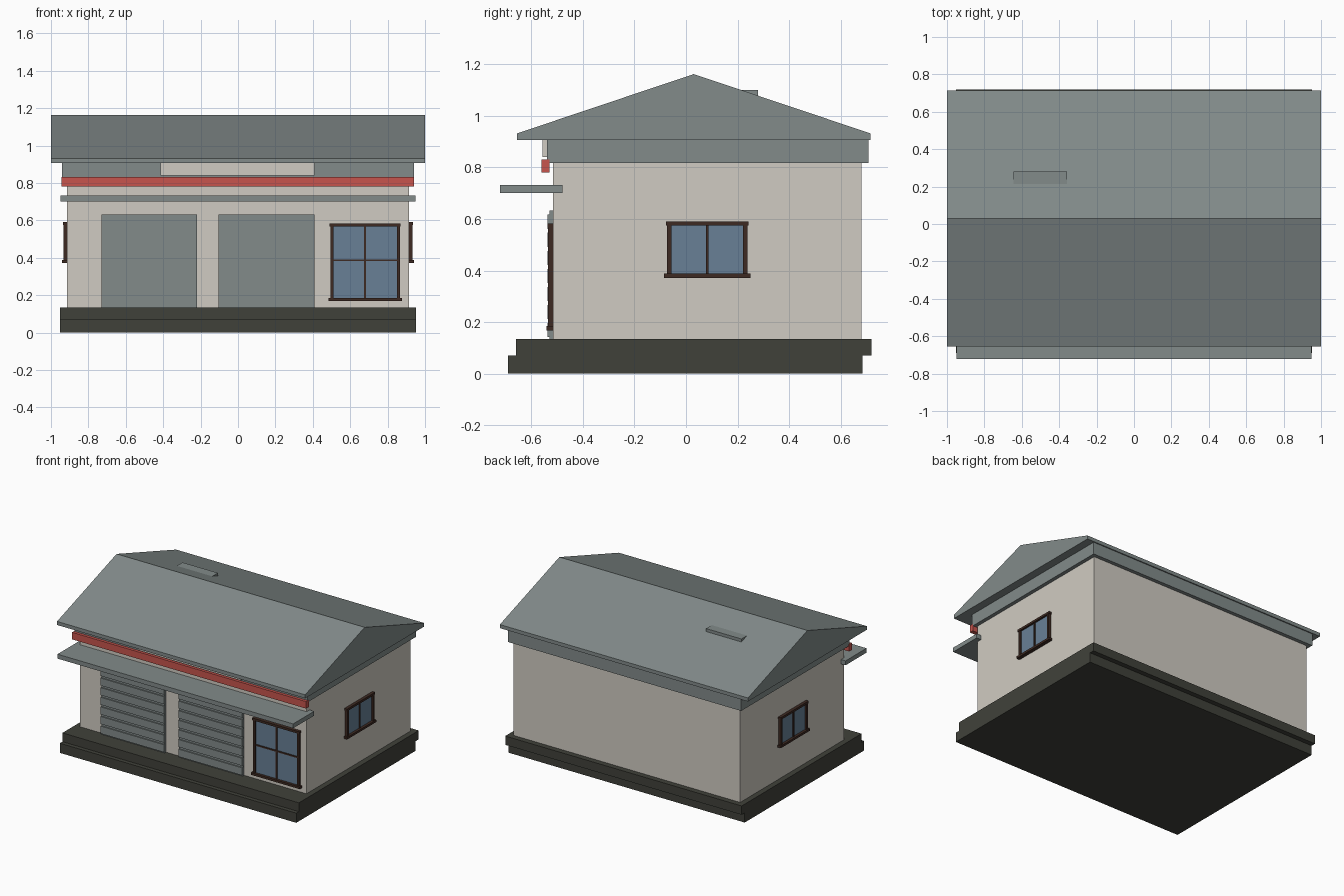
import bpy
import bmesh

old = bpy.data.objects.get("Cube")
if old:
    bpy.data.objects.remove(old, do_unlink=True)


def material(name, r, g, b):
    m = bpy.data.materials.new(name)
    m.use_nodes = True
    m.diffuse_color = (r, g, b, 1)
    m.node_tree.nodes["Principled BSDF"].inputs["Base Color"].default_value = (r, g, b, 1)
    return m


CREAM = material("cream_plaster", 0.63, 0.60, 0.54)
GRAY = material("gray_metal", 0.223, 0.258, 0.254)
RED = material("red_trim", 0.57, 0.09, 0.075)
STONE = material("dark_stone", 0.051, 0.053, 0.042)
GLASS = material("blue_glass", 0.138, 0.216, 0.305)
WOOD = material("brown_wood", 0.048, 0.023, 0.016)


def finish(name, bm, mat):
    bmesh.ops.recalc_face_normals(bm, faces=bm.faces)
    mesh = bpy.data.meshes.new(name)
    bm.to_mesh(mesh)
    bm.free()
    mesh.materials.append(mat)
    ob = bpy.data.objects.new(name, mesh)
    bpy.context.collection.objects.link(ob)
    return ob


def add_box(bm, x, y, z):
    """Add a box spanning the three (low, high) ranges."""
    verts = bmesh.ops.create_cube(bm, size=1)["verts"]
    for v in verts:
        for i, (lo, hi) in enumerate((x, y, z)):
            v.co[i] = (lo + hi) / 2 + v.co[i] * (hi - lo)


def box(name, mat, x, y, z):
    bm = bmesh.new()
    add_box(bm, x, y, z)
    return finish(name, bm, mat)


def extrude_profile(name, mat, points, half):
    """Extrude a (y, z) outline along x."""
    bm = bmesh.new()
    face = bm.faces.new([bm.verts.new((-half, y, z)) for y, z in points])
    new = bmesh.ops.extrude_face_region(bm, geom=[face])["geom"]
    bmesh.ops.translate(bm, vec=(2 * half, 0, 0),
                        verts=[v for v in new if isinstance(v, bmesh.types.BMVert)])
    return finish(name, bm, mat)


# Plinth in two offset steps
box("lower_plinth", STONE, (-0.953, 0.953), (-0.69, 0.685), (0, 0.07))
box("upper_plinth", STONE, (-0.953, 0.953), (-0.66, 0.72), (0.07, 0.134))

# Walls and the band under the eaves
box("walls", CREAM, (-0.913, 0.913), (-0.515, 0.68), (0.134, 0.83))
box("eaves_band", GRAY, (-0.94, 0.94), (-0.54, 0.707), (0.818, 0.906))
box("front_panel", CREAM, (-0.415, 0.41), (-0.556, -0.54), (0.84, 0.906))
box("red_strip", RED, (-0.945, 0.942), (-0.561, -0.53), (0.78, 0.831))
box("canopy", GRAY, (-0.95, 0.95), (-0.722, -0.48), (0.70, 0.732))

# Gabled roof with a vent on the rear slope
extrude_profile("roof", GRAY, [(-0.655, 0.906), (0.715, 0.906), (0.715, 0.932),
                               (0.03, 1.162), (-0.655, 0.932)], 1)
box("roof_vent", GRAY, (-0.643, -0.358), (0.2, 0.28), (1.05, 1.1))

# Roller doors with raised horizontal slats
for side, x0, x1 in (("right", -0.73, -0.22), ("left", -0.104, 0.41)):
    box(side + "_door", GRAY, (x0, x1), (-0.53, -0.51), (0.134, 0.632))
    bm = bmesh.new()
    pitch = 0.07
    for i in range(7):
        z = 0.142 + i * pitch
        add_box(bm, (x0, x1), (-0.538, -0.528), (z, z + pitch * 0.78))
    finish(side + "_door_slats", bm, GRAY)


def window(name, place, lo, hi, bottom, top, crossbar):
    """Build a window; place maps (along, outward, z) ranges to box ranges."""
    mid = (lo + hi) / 2
    t = 0.016
    box(name + "_glass", GLASS, *place((lo + 0.01, hi - 0.01), (-0.01, 0.008),
                                       (bottom + t, top - 0.01)))
    bm = bmesh.new()
    bars = [((lo, lo + t), (0, 0.02), (bottom, top)),
            ((hi - t, hi), (0, 0.02), (bottom, top)),
            ((mid - 0.005, mid + 0.005), (0, 0.015), (bottom, top)),
            ((lo - 0.005, hi + 0.005), (0, 0.022), (top - t, top)),
            ((lo - 0.012, hi + 0.012), (0, 0.027), (bottom, bottom + t))]
    if crossbar:
        zc = (bottom + top) / 2 + 0.012
        bars.append(((lo, hi), (0, 0.015), (zc - 0.005, zc + 0.005)))
    for bar in bars:
        add_box(bm, *place(*bar))
    finish(name + "_frame", bm, WOOD)


# Front window and one matching window in each end wall
window("front_window",
       lambda a, o, z: (a, (-0.515 - o[1], -0.515 - o[0]), z),
       0.495, 0.865, 0.168, 0.582, True)
window("left_window",
       lambda a, o, z: ((0.913 + o[0], 0.913 + o[1]), a, z),
       -0.073, 0.238, 0.372, 0.59, False)
window("right_window",
       lambda a, o, z: ((-0.913 - o[1], -0.913 - o[0]), a, z),
       -0.073, 0.238, 0.372, 0.59, False)
